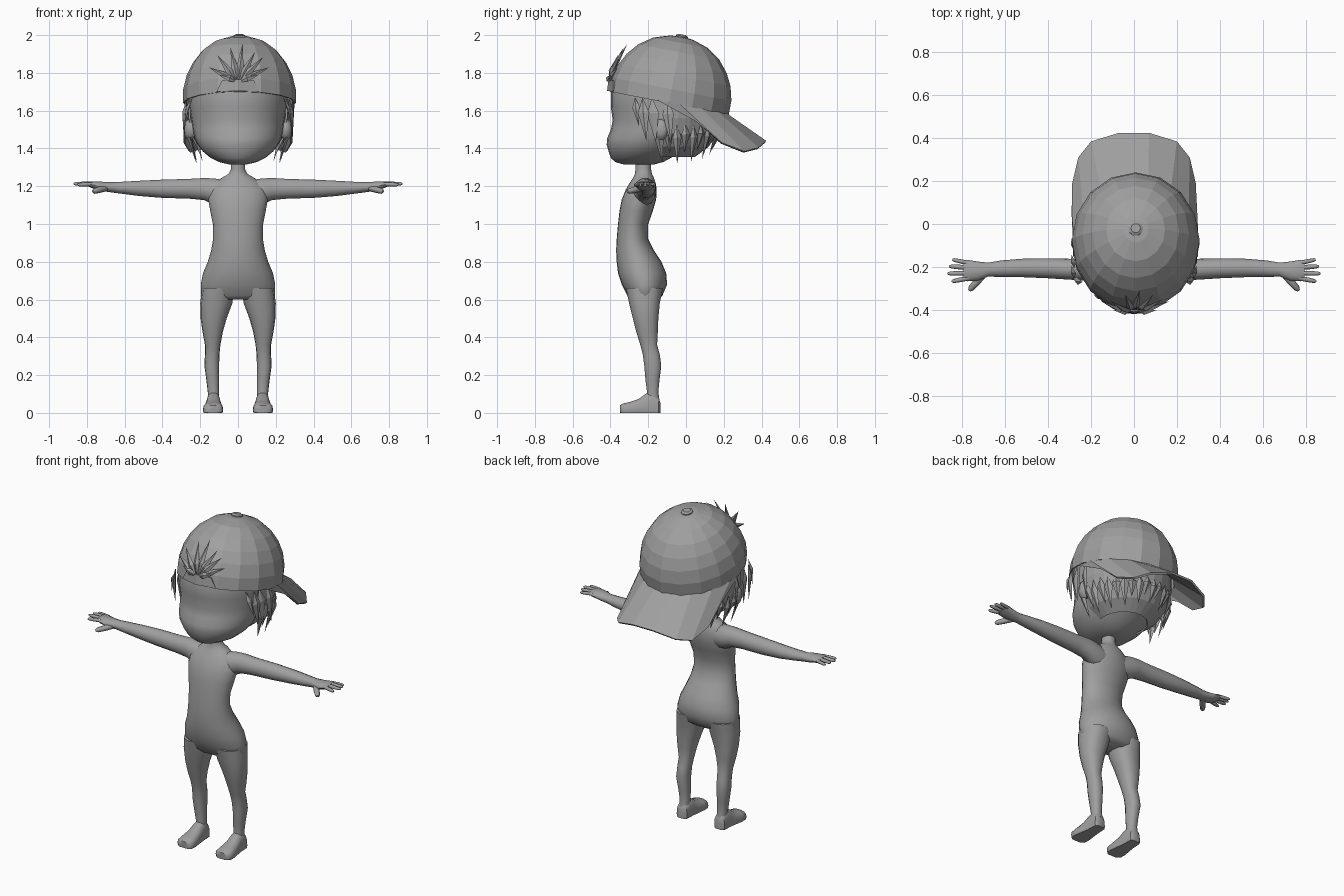
import bpy, bmesh, math
from mathutils import Vector, Matrix

if "Cube" in bpy.data.objects:
    bpy.data.objects.remove(bpy.data.objects["Cube"])

grey = bpy.data.materials.new("plain grey")
grey.diffuse_color = (0.35, 0.35, 0.35, 1)
grey.use_nodes = True
grey.node_tree.nodes["Principled BSDF"].inputs["Base Color"].default_value = grey.diffuse_color


def make(name, verts, faces, mirror=False, smooth=False, thick=0):
    me = bpy.data.meshes.new(name)
    me.from_pydata([tuple(v) for v in verts], [], faces)
    bm = bmesh.new()
    bm.from_mesh(me)
    bmesh.ops.recalc_face_normals(bm, faces=bm.faces)
    bm.to_mesh(me)
    bm.free()
    me.materials.append(grey)
    ob = bpy.data.objects.new(name, me)
    bpy.context.collection.objects.link(ob)
    if smooth:
        bpy.ops.object.select_all(action='DESELECT')
        ob.select_set(True)
        bpy.context.view_layer.objects.active = ob
        bpy.ops.object.shade_smooth_by_angle(angle=math.radians(50))
    if thick:
        m = ob.modifiers.new("thickness", 'SOLIDIFY')
        m.thickness = thick
    if mirror:
        ob.modifiers.new("mirror", 'MIRROR')
    return ob


def tube(rings, n=16, floor=False, power=1.0, caps=True):
    """Skin rings of (centre, half-axis u, half-axis v)."""
    verts, faces = [], []
    for c, u, v in rings:
        for i in range(n):
            a = 2 * math.pi * i / n
            k, s = math.cos(a), math.sin(a)
            k = math.copysign(abs(k) ** power, k)
            s = math.copysign(abs(s) ** power, s)
            p = Vector(c) + Vector(u) * k + Vector(v) * s
            if floor:
                p.z = max(p.z, 0)
            verts.append(p)
    for r in range(len(rings) - 1):
        for i in range(n):
            j = (i + 1) % n
            faces.append((r*n + i, r*n + j, r*n + n + j, r*n + n + i))
    if caps:
        faces += [tuple(range(n)), tuple(range(len(verts) - n, len(verts)))]
    return verts, faces


def upright(rows):
    """Rows of z, front y, back y, left x, right x."""
    return [(((l + r) / 2, (f + b) / 2, z), ((r - l) / 2, 0, 0), (0, (b - f) / 2, 0))
            for z, f, b, l, r in rows]


def merge(parts):
    verts, faces = [], []
    for v, f in parts:
        o = len(verts)
        verts += v
        faces += [tuple(i + o for i in q) for q in f]
    return verts, faces


def blade(base, tip, width, out, depth=0.012):
    """Pointed lock that is widest a third of the way along."""
    b, t, o = Vector(base), Vector(tip), Vector(out).normalized()
    side = (t - b).cross(o).normalized() * width
    m = b.lerp(t, 0.35) + o * depth
    v = [b, m - side, m + o * depth, m + side, m - o * depth, t]
    f = [(0, 1, 2), (0, 2, 3), (0, 3, 4), (0, 4, 1),
         (5, 2, 1), (5, 3, 2), (5, 4, 3), (5, 1, 4)]
    return v, f


# Torso and neck
torso = [(z, f, b, -w, w) for z, f, b, w in [
    (.60, -.29, -.15, .17), (.62, -.31, -.125, .195), (.68, -.34, -.10, .197),
    (.74, -.36, -.105, .185), (.80, -.367, -.13, .16), (.86, -.37, -.17, .142),
    (.92, -.367, -.20, .132), (1.0, -.36, -.20, .133), (1.07, -.352, -.175, .147),
    (1.13, -.34, -.158, .158), (1.18, -.32, -.155, .152), (1.215, -.30, -.16, .125),
    (1.245, -.28, -.17, .085), (1.265, -.27, -.18, .05), (1.29, -.268, -.185, .038),
    (1.36, -.268, -.185, .038)]]
make("torso", *tube(upright(torso), 24), smooth=True)

# Legs
leg = [(.07, -.21, -.14, .10, .16), (.11, -.207, -.146, .10, .16),
       (.17, -.215, -.14, .10, .167), (.25, -.222, -.13, .10, .178),
       (.31, -.23, -.138, .098, .175), (.36, -.243, -.152, .093, .175),
       (.43, -.265, -.148, .08, .188), (.50, -.283, -.145, .06, .198),
       (.58, -.303, -.137, .03, .20), (.66, -.32, -.12, .02, .19)]
make("leg", *tube(upright(leg), 14, power=.85), mirror=True, smooth=True)

# Feet with flat soles
foot = [((x, y, .015), (w, 0, 0), (0, 0, h - .015)) for y, x, w, h in [
    (-.135, .13, .022, .05), (-.145, .13, .036, .085), (-.18, .13, .038, .115),
    (-.21, .13, .040, .105), (-.25, .131, .046, .075), (-.30, .132, .054, .058),
    (-.335, .132, .052, .05), (-.35, .132, .035, .04)]]
make("foot", *tube(foot, 14, floor=True, power=.75), mirror=True, smooth=True)

# Arms and palms
arm = [((x, (f + b) / 2, (lo + hi) / 2), (0, (b - f) / 2, 0), (0, 0, (hi - lo) / 2))
       for x, f, b, lo, hi in [
    (.07, -.29, -.165, 1.09, 1.235), (.13, -.28, -.158, 1.10, 1.243),
    (.18, -.268, -.16, 1.125, 1.245), (.26, -.262, -.163, 1.133, 1.24),
    (.40, -.253, -.16, 1.137, 1.236), (.52, -.248, -.162, 1.147, 1.23),
    (.62, -.247, -.17, 1.16, 1.224), (.68, -.245, -.18, 1.168, 1.222),
    (.73, -.265, -.175, 1.175, 1.225), (.775, -.267, -.167, 1.19, 1.226),
    (.795, -.258, -.175, 1.20, 1.222)]]
make("arm", *tube(arm, 14), mirror=True, smooth=True)

# Fingers and thumb
digits = []
for a, b, w in [((.77, -.182, 1.211), (.847, -.166, 1.208), .010),
                ((.77, -.204, 1.213), (.862, -.197, 1.212), .011),
                ((.77, -.229, 1.213), (.87, -.231, 1.213), .011),
                ((.77, -.252, 1.211), (.85, -.268, 1.208), .011),
                ((.70, -.232, 1.19), (.768, -.31, 1.172), .017)]:
    a, b = Vector(a), Vector(b)
    d = (b - a).normalized()
    s = d.cross(Vector((0, 0, 1))).normalized()
    up = s.cross(d)
    digits.append(tube([(a.lerp(b, t), s * w * k, up * w * k)
                        for t, k in ((0, 1), (.5, 1), (.88, .85), (1, .4))], 8))
make("fingers", *merge(digits), mirror=True, smooth=True)

# Head
head = [(z, f, b, -w, w) for z, f, b, w in [
    (1.315, -.33, -.17, .045), (1.328, -.375, -.12, .10), (1.35, -.398, -.08, .145),
    (1.385, -.41, -.03, .187), (1.42, -.42, .01, .213), (1.455, -.417, .05, .229),
    (1.50, -.398, .085, .24), (1.55, -.388, .11, .247), (1.62, -.398, .14, .258),
    (1.70, -.398, .17, .265), (1.77, -.37, .16, .25)]]
make("head", *tube(upright(head), 28), smooth=True)

# Ears
ear = [((.225 + .05 * t, -.14 + .01 * t, 1.50), (0, .042 * k, 0), (0, 0, .06 * k))
       for t, k in ((0, .7), (.6, 1), (1, .8), (1.2, .4))]
make("ear", *tube(ear, 10), mirror=True, smooth=True)


# Hair shell around the sides and back
def scalp(a, z, s):
    return Vector((.277 * s * math.sin(a), -.10 + .295 * s * math.cos(a), z))


rows = [(1.66, .98), (1.56, .97), (1.48, .90), (1.41, .75), (1.355, .50)]
seg = 16
hair_v, hair_f = [], []
for z, s in rows:
    for i in range(seg + 1):
        hair_v.append(scalp(math.radians(-104 + 208 * i / seg), z, s))
for r in range(len(rows) - 1):
    for i in range(seg):
        k = r * (seg + 1) + i
        hair_f.append((k, k + 1, k + seg + 2, k + seg + 1))
make("hair_shell", hair_v, hair_f, thick=.01)

# Hanging hair locks
locks = []
for i in range(21):
    deg = -100 + 10 * i
    a = math.radians(deg)
    out = Vector((math.sin(a), math.cos(a), 0))
    low = 1.39 - .07 * abs(math.sin(a)) + (.05 if i % 2 else 0)
    locks.append(blade(scalp(a, 1.53, .95), scalp(a * .96, low, .80), .024, out))
for side in (-1, 1):
    for y, z, w in ((-.27, 1.52, .02), (-.23, 1.44, .03), (-.18, 1.43, .032), (-.10, 1.42, .03)):
        locks.append(blade((side * (.27 if y > -.25 else .24), y, 1.67),
                           (side * .285, y + .02, z), w, (side, -.2, 0), .01))
make("hair_locks", *merge(locks))

# Cap dome, tilted towards the back
cap = Matrix.Translation((.008, -.09, 1.64)) @ Matrix.Rotation(math.radians(-11), 4, 'X')
dome = [(0, 1), (.075, 1.0), (.15, .94), (.215, .835), (.275, .68), (.325, .46), (.352, .2)]
v, f = tube([((0, 0, h), (.298 * k, 0, 0), (0, .322 * k, 0)) for h, k in dome], 16, caps=False)
top = len(v)
v.append(Vector((0, 0, .36)))
f += [(top - 16 + i, top - 16 + (i + 1) % 16, top) for i in range(16)]
make("cap_dome", [cap @ p for p in v], f, thick=.008)

# Cap button
v, f = tube([((0, 0, h), (r, 0, 0), (0, r, 0)) for h, r in
             ((.345, .034), (.362, .034), (.370, .022))], 10)
make("cap_button", [cap @ p for p in v], f)

# Cap brim, bent down at the sides
edge = [(.291, .05, 1.545), (.288, .19, 1.43), (.26, .31, 1.385), (.20, .385, 1.405), (.07, .425, 1.44)]
edge += [(-x, y, z) for x, y, z in reversed(edge)]
n = len(edge)
inner = []
for i in range(n):
    a = math.radians(-12 + 204 * i / (n - 1))
    inner.append(cap @ Vector((.296 * math.cos(a), .32 * math.sin(a), .004)))
make("cap_brim", inner + [Vector(p) for p in edge],
     [(i, i + 1, n + i + 1, n + i) for i in range(n - 1)], thick=.012)

# Strap panel on the front of the cap
panel = [(-.115, -.385, 1.70), (.115, -.385, 1.70), (.085, -.388, 1.76), (-.085, -.388, 1.76),
         (0, -.418, 1.705), (0, -.41, 1.765)]
make("strap_panel", panel, [(0, 4, 5, 3), (4, 1, 2, 5)], thick=.008)

# Tuft of hair fanned over the strap
tuft = []
for x, y, z in [(-.155, -.36, 1.83), (-.11, -.36, 1.895), (-.04, -.33, 1.935), (.025, -.31, 1.955),
                (.09, -.33, 1.91), (.135, -.35, 1.885), (.165, -.36, 1.83), (-.10, -.40, 1.79), (.11, -.40, 1.79)]:
    tuft.append(blade((x * .08, -.40, 1.752), (x, y, z), .019, (x, -1, .45), .013))
make("hair_tuft", *merge(tuft))
